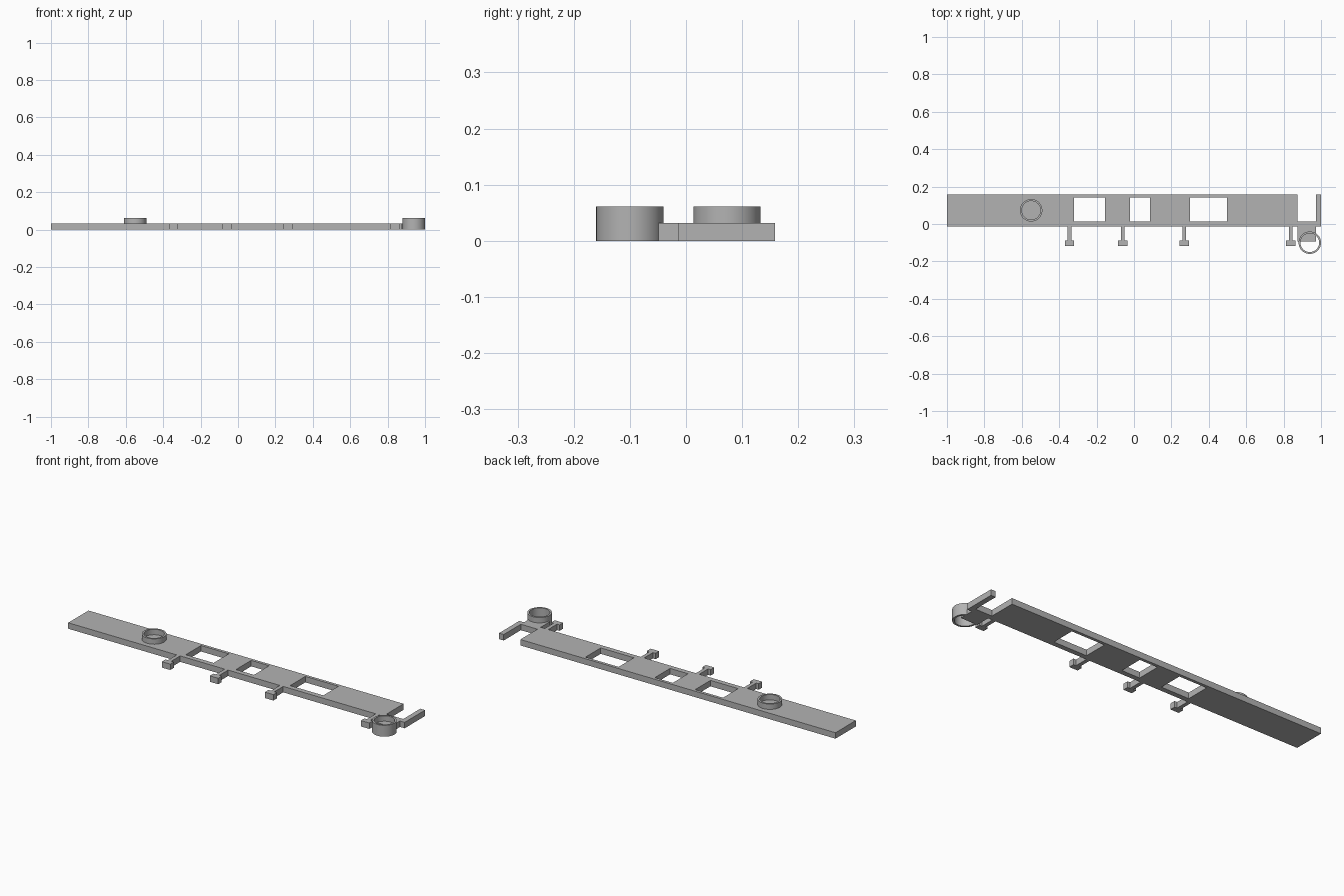
import bpy
import bmesh
import math

cube = bpy.data.objects.get("Cube")
if cube:
    bpy.data.objects.remove(cube, do_unlink=True)

THICK = 0.032
FRONT, BACK = -0.013, 0.159
PLATE_END = 0.873
RING_TOP = 0.061

grey = bpy.data.materials.new("plain grey")
grey.use_nodes = True
GREY = (0.45, 0.45, 0.45, 1)
grey.diffuse_color = GREY
grey.node_tree.nodes["Principled BSDF"].inputs["Base Color"].default_value = GREY


def make_object(name, bm):
    bmesh.ops.recalc_face_normals(bm, faces=bm.faces)
    mesh = bpy.data.meshes.new(name)
    bm.to_mesh(mesh)
    bm.free()
    mesh.materials.append(grey)
    obj = bpy.data.objects.new(name, mesh)
    bpy.context.collection.objects.link(obj)
    return obj


def add_sheet(name, xs, ys, is_hole):
    """Flat grid sheet without its hole cells, thickened upwards."""
    bm = bmesh.new()
    grid = [[bm.verts.new((x, y, 0)) for y in ys] for x in xs]
    for i in range(len(xs) - 1):
        for j in range(len(ys) - 1):
            if not is_hole(i, j):
                bm.faces.new((grid[i][j], grid[i + 1][j],
                              grid[i + 1][j + 1], grid[i][j + 1]))
    for v in [v for v in bm.verts if not v.link_faces]:
        bm.verts.remove(v)
    walls = bmesh.ops.extrude_face_region(bm, geom=bm.faces[:], use_keep_orig=True)
    for v in walls["geom"]:
        if isinstance(v, bmesh.types.BMVert):
            v.co.z = THICK
    return make_object(name, bm)


def add_box(name, x0, x1, y0, y1):
    return add_sheet(name, [x0, x1], [y0, y1], lambda i, j: False)


def add_ring(name, x, y, z0, z1, outer=0.06, inner=0.05, sides=48):
    """Short open tube made by spinning its wall section."""
    bm = bmesh.new()
    section = [bm.verts.new((x + r, y, z)) for r, z in
               ((inner, z0), (outer, z0), (outer, z1), (inner, z1))]
    edges = [bm.edges.new((section[i], section[(i + 1) % 4])) for i in range(4)]
    bmesh.ops.spin(bm, geom=section + edges, cent=(x, y, 0), axis=(0, 0, 1),
                   angle=math.tau, steps=sides)
    bmesh.ops.remove_doubles(bm, verts=bm.verts, dist=0.0001)
    obj = make_object(name, bm)
    bpy.ops.object.select_all(action="DESELECT")
    obj.select_set(True)
    bpy.context.view_layer.objects.active = obj
    bpy.ops.object.shade_smooth_by_angle()
    return obj


# Long plate with three rectangular windows
add_sheet("plate",
          [-1, -0.32, -0.155, -0.022, 0.085, 0.30, 0.497, PLATE_END],
          [FRONT, 0.014, 0.143, BACK],
          lambda i, j: j == 1 and i in (1, 3, 5))

# T-shaped pegs along the front edge
for n, x in enumerate((-0.345, -0.06, 0.268, 0.838), 1):
    add_box(f"peg_stem_{n}", x - 0.01, x + 0.01, -0.088, FRONT)
    add_box(f"peg_head_{n}", x - 0.025, x + 0.025, -0.118, -0.088)

# End bracket: block running into the ring, and an upright side arm
add_box("bracket_block", PLATE_END, 0.972, -0.093, 0.014)
add_box("bracket_arm", 0.972, 1, FRONT, BACK)

# Rings: one standing on the plate, one at the bracket
add_ring("plate_ring", -0.55, 0.073, THICK, RING_TOP)
add_ring("bracket_ring", 0.94, -0.1, 0, RING_TOP)
